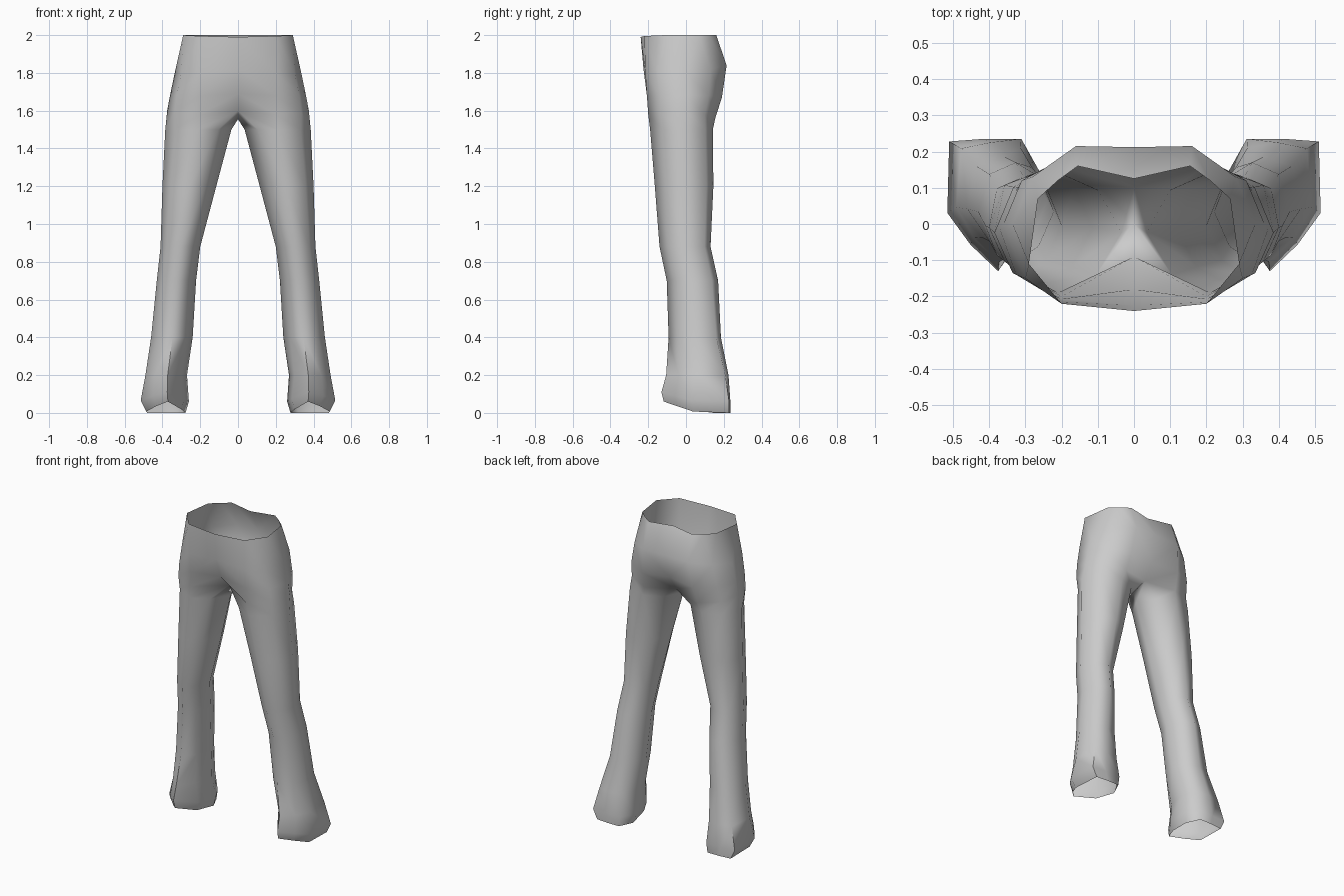
import bpy, bmesh, math

cube = bpy.data.objects.get("Cube")
if cube:
    bpy.data.objects.remove(cube, do_unlink=True)

# One plain grey cloth colour
cloth = bpy.data.materials.new("grey_cloth")
cloth.use_nodes = True
colour = (0.6, 0.6, 0.6, 1.0)
cloth.diffuse_color = colour
bsdf = cloth.node_tree.nodes["Principled BSDF"]
bsdf.inputs["Base Color"].default_value = colour
bsdf.inputs["Roughness"].default_value = 0.8

# Hip half-sections, front centre -> outer side -> back centre
waist = [(0, -.24, 1.99), (.2, -.22, 1.995), (.29, -.11, 2), (.265, .07, 2),
         (.21, .12, 2), (.155, .16, 2), (0, .125, 2)]
seat = [(0, -.225, 1.82), (.2, -.215, 1.8), (.3, -.15, 1.8), (.335, 0, 1.8),
        (.28, .13, 1.82), (.16, .215, 1.84), (0, .212, 1.84)]
low_hip = [(0, -.18, 1.69), (.2, -.207, 1.68), (.325, -.14, 1.68), (.36, 0, 1.68),
           (.31, .12, 1.68), (.18, .19, 1.67), (0, .165, 1.68)]
# Crotch section closes into a full leg ring with an eighth, inner point
crotch = [(0, -.09, 1.6), (.2, -.2, 1.58), (.335, -.135, 1.59), (.375, 0, 1.6),
          (.32, .1, 1.58), (.19, .155, 1.56), (0, .1, 1.58), (0, 0, 1.555)]

# Leg cross-sections as fractions of the ring's width and depth
ROUND = [(.2, .15), (.5, 0), (.85, .2), (1, .5), (.85, .88), (.5, 1), (.18, .85), (0, .5)]
FLARE = [(.1, .35), (.45, 0), (.75, .2), (1, .44), (.98, .98), (.6, 1), (.2, 1), (0, .75)]

# Leg rings: height, inner x, outer x, front y, back y, flare amount, front lift
LEG = [(1.50, .035, .385, -.190, .142, 0, 0),
       (1.20, .115, .400, -.165, .145, 0, 0),
       (0.88, .200, .410, -.140, .130, 0, 0),
       (0.70, .222, .430, -.102, .170, 0, 0),
       (0.40, .240, .460, -.092, .185, .3, 0),
       (0.20, .270, .490, -.105, .225, .7, 0),
       (0.06, .260, .515, -.130, .235, 1, .05),
       (0.00, .278, .485, -.118, .235, 1, .06)]


def leg_ring(z, x0, x1, y0, y1, flare, lift):
    pts = []
    for (u, v), (fu, fv) in zip(ROUND, FLARE):
        u += (fu - u) * flare
        v += (fv - v) * flare
        pts.append((x0 + (x1 - x0) * u, y0 + (y1 - y0) * v,
                    z + lift * max(0, 1 - 2 * v)))
    return pts


# Left half of the trousers: open at the waist and hem
bm = bmesh.new()
rings = [waist, seat, low_hip, crotch] + [leg_ring(*row) for row in LEG]
rings = [[bm.verts.new(p) for p in ring] for ring in rings]
for up, low in zip(rings, rings[1:]):
    n = len(up)
    for i in range(n if n == 8 else n - 1):
        j = (i + 1) % n
        bm.faces.new((up[i], low[i], low[j], up[j]))

mesh = bpy.data.meshes.new("trousers")
bm.to_mesh(mesh)
bm.free()
mesh.materials.append(cloth)
trousers = bpy.data.objects.new("trousers", mesh)
bpy.context.collection.objects.link(trousers)

# Mirror to the right half, welded along the centre seam
mirror = trousers.modifiers.new("mirror", 'MIRROR')
mirror.use_axis[0] = True
mirror.use_clip = True
mirror.merge_threshold = 0.001

# Soft shading
bpy.ops.object.select_all(action='DESELECT')
trousers.select_set(True)
bpy.context.view_layer.objects.active = trousers
bpy.ops.object.shade_smooth_by_angle(angle=math.radians(75))
